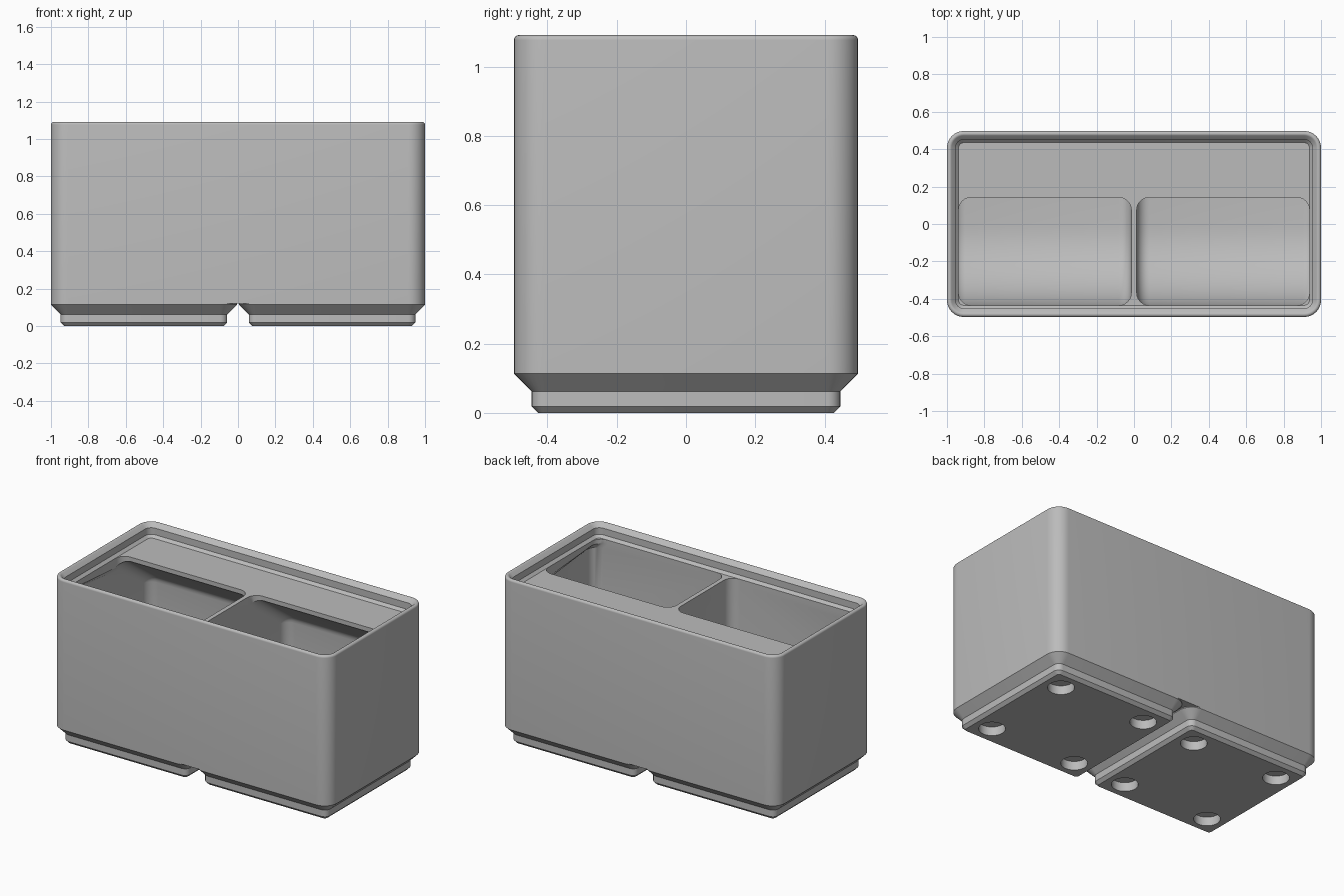
import bpy, bmesh
from math import sin, cos, tan, pi, radians

if "Cube" in bpy.data.objects:
    bpy.data.objects.remove(bpy.data.objects["Cube"])

S = 2 / 83.5                 # millimetres to scene units
HX, HY, CORNER = 41.75, 20.75, 3.75
CELL = 21                    # distance of each foot centre from the middle
FLOOR, DECK = 7, 42          # compartment floor and label shelf heights
FILLET, SCOOP = 2.8, 17.5    # inner rounding and front ramp radius

grey = bpy.data.materials.new("light_grey")
grey.use_nodes = True
grey.diffuse_color = (0.5, 0.5, 0.5, 1)
grey.node_tree.nodes["Principled BSDF"].inputs["Base Color"].default_value = (0.5, 0.5, 0.5, 1)


def finish(bm, name):
    bmesh.ops.remove_doubles(bm, verts=bm.verts, dist=0.0005)
    bmesh.ops.recalc_face_normals(bm, faces=bm.faces)
    bmesh.ops.scale(bm, vec=(S, S, S), verts=bm.verts)
    mesh = bpy.data.meshes.new(name)
    bm.to_mesh(mesh)
    bm.free()
    mesh.materials.append(grey)
    obj = bpy.data.objects.new(name, mesh)
    bpy.context.collection.objects.link(obj)
    return obj


def skin(bm, rings):
    """Join successive rings of vertices with quads."""
    for a, b in zip(rings, rings[1:]):
        for i in range(len(a)):
            j = (i + 1) % len(a)
            bm.faces.new((a[i], a[j], b[j], b[i]))


def rounded_loft(name, hx, hy, profile, cx=0):
    """Stack rounded rectangles; profile is a list of (inset, height)."""
    bm, rings = bmesh.new(), []
    for inset, z in profile:
        r, ring = CORNER - inset, []
        for k, (sx, sy) in enumerate(((1, 1), (-1, 1), (-1, -1), (1, -1))):
            for n in range(9):
                a = (k + n / 8) * pi / 2
                ring.append(bm.verts.new((cx + sx * (hx - CORNER) + r * cos(a),
                                          sy * (hy - CORNER) + r * sin(a), z)))
        rings.append(ring)
    skin(bm, rings)
    bm.faces.new(rings[0])
    bm.faces.new(rings[-1])
    return finish(bm, name)


def fan(cy, cz, radius, start, end, steps):
    """Arc points as (core y, core z, outward y, outward z, side undercut)."""
    pts = []
    for n in range(steps + 1):
        a = radians(start + (end - start) * n / steps)
        pts.append((cy + radius * cos(a), cz + radius * sin(a), cos(a), sin(a), 1.4))
    return pts


def compartment(side):
    """Cutter for one compartment: ramp in front, sloped shelf underside behind."""
    front, back, tip, tip_z, top = -18.15, 19.55, 5.93, DECK - 1.2, DECK + 6
    slope, r = radians(36), FILLET
    ny, nz = sin(slope), cos(slope)
    miter = (1 - ny) / nz
    corner_z = tip_z - (back - r - tip) * tan(slope) - r / nz
    under_y = tip + 1.4 / tan(slope)
    pts = [(front + r, z, -1, 0, d) for z, d in ((top, 0), (tip_z, 0), (tip_z - 1.4, 1.4))]
    pts += fan(front + SCOOP, FLOOR + SCOOP, SCOOP - r, 180, 270, 16)
    pts += fan(back - r, FLOOR + r, 0, 270, 360, 6)
    pts += fan(back - r, corner_z, 0, 0, 54, 4)
    pts += [(under_y - r * ny, tip_z - 1.4 - r * nz, ny, nz, 1.4),
            (tip - r, tip_z - r * miter, 1, miter, 0),
            (tip - r, top, 1, 0, 0)]
    bm, rings = bmesh.new(), []
    inner, outer, steps = 0.6, HX - 2.6, 6
    # Rounded end at the divider, then the rounded end at the outer wall
    for end in (0, 1):
        for n in (range(steps, -1, -1) if end == 0 else range(steps + 1)):
            t = n / steps * pi / 2
            d, push = r * cos(t), r - r * sin(t)
            rings.append([bm.verts.new((side * (outer + u - push if end else inner + push),
                                        y + my * d, z + mz * d)) for y, z, my, mz, u in pts])
    skin(bm, rings)
    for c in (rings[0], rings[-1]):
        bm.faces.new((c[0], c[1], c[-2], c[-1]))
        bm.faces.new((c[1], c[2], c[-3], c[-2]))
        bm.faces.new(c[2:-2])
    return finish(bm, "compartment_cutter")


def magnet_hole(x, y):
    bm = bmesh.new()
    bmesh.ops.create_cone(bm, cap_ends=True, segments=40, radius1=3.25, radius2=3.25, depth=4.8)
    bmesh.ops.translate(bm, vec=(x, y, 0), verts=bm.verts)
    return finish(bm, "hole_cutter")


def cut(obj, cutters):
    bpy.context.view_layer.objects.active = obj
    for c in cutters:
        mod = obj.modifiers.new("cut", "BOOLEAN")
        mod.operation, mod.solver, mod.object = "DIFFERENCE", "EXACT", c
        bpy.ops.object.modifier_apply(modifier=mod.name)
        bpy.data.objects.remove(c)


def smooth(obj):
    bpy.ops.object.select_all(action="DESELECT")
    obj.select_set(True)
    bpy.context.view_layer.objects.active = obj
    bpy.ops.object.shade_smooth_by_angle(angle=radians(25))


# Box: outer wall, rounded rim, stepped stacking lip, then the label shelf plane
rim = [(0.6 - 0.6 * cos(a), 44.95 + 0.6 * sin(a))
       for a in (radians(135) * n / 8 for n in range(9))]
lip = [(1.9, DECK + 2.5), (1.9, DECK + 0.7), (2.6, DECK)]
box = rounded_loft("bin_body", HX, HY, [(0, 5)] + rim + lip)
cut(box, [compartment(side) for side in (-1, 1)])
smooth(box)

# Two stepped feet with four round magnet holes each
for side, label in ((1, "left"), (-1, "right")):
    foot = rounded_loft(label + "_foot", HY, HY,
                        [(2.95, 0), (2.15, 0.8), (2.15, 2.6), (0, 4.75), (0, 5)], side * CELL)
    cut(foot, [magnet_hole(side * CELL + x, y) for x in (-13, 13) for y in (-13, 13)])
    smooth(foot)
